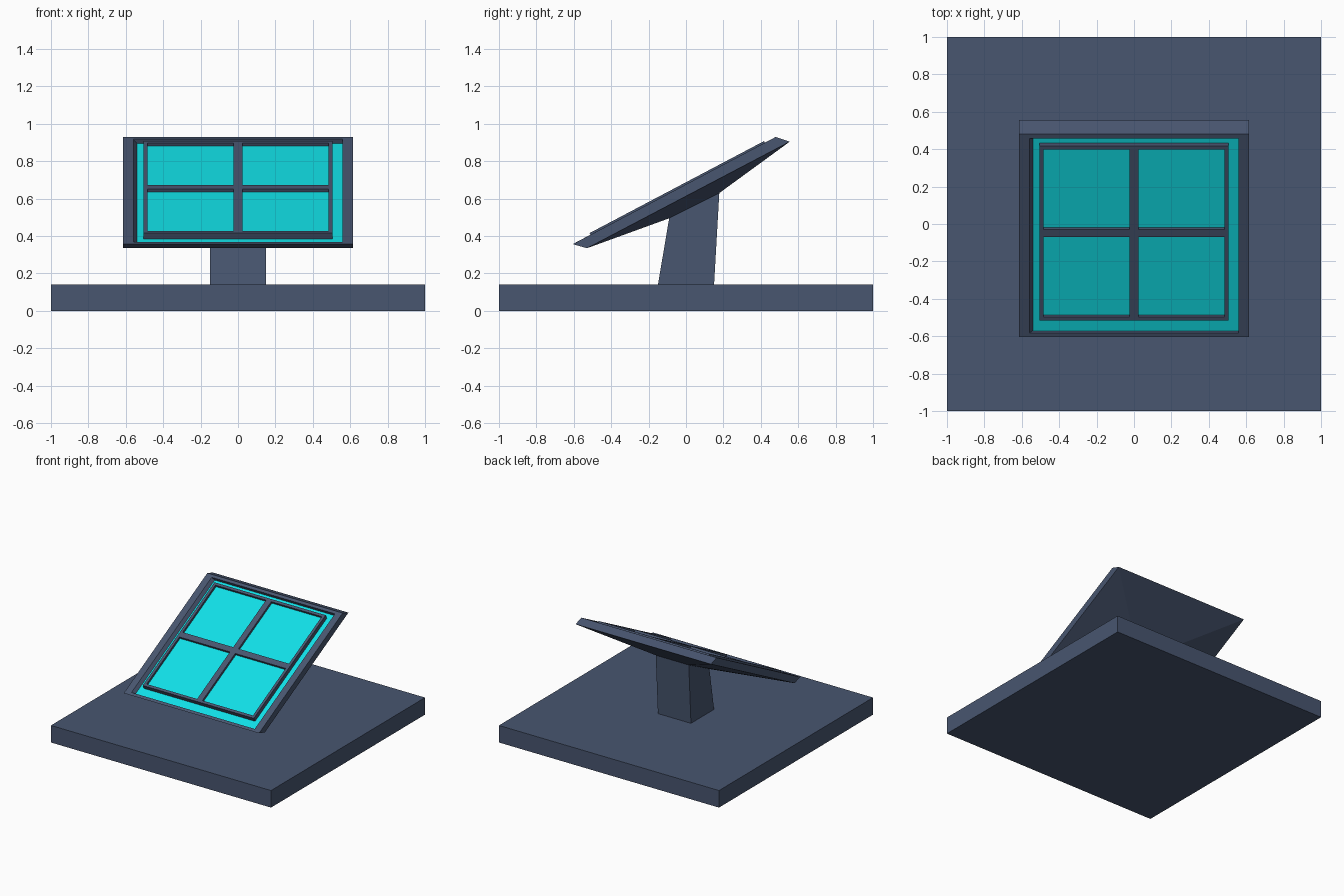
import bpy
import bmesh
from math import radians
from mathutils import Matrix, Vector

cube = bpy.data.objects.get("Cube")
if cube:
    bpy.data.objects.remove(cube, do_unlink=True)


def make_material(name, color):
    mat = bpy.data.materials.new(name)
    mat.use_nodes = True
    mat.diffuse_color = (*color, 1)
    mat.node_tree.nodes["Principled BSDF"].inputs["Base Color"].default_value = (*color, 1)
    return mat


slate = make_material("slate blue", (0.065, 0.092, 0.16))
cyan = make_material("bright cyan", (0.006, 0.80, 0.86))

# Local space of the tilted panel: x across, y up the slope, z along its normal
TILT = Matrix.Translation((0, -0.0625, 0.6435)) @ Matrix.Rotation(radians(27.8), 4, "X")


def finish(bm, name, mats):
    bmesh.ops.recalc_face_normals(bm, faces=bm.faces)
    mesh = bpy.data.meshes.new(name)
    bm.to_mesh(mesh)
    bm.free()
    for mat in mats:
        mesh.materials.append(mat)
    obj = bpy.data.objects.new(name, mesh)
    bpy.context.collection.objects.link(obj)
    return obj


def box(name, low, high, mat, matrix=Matrix()):
    low, high = Vector(low), Vector(high)
    bm = bmesh.new()
    bmesh.ops.create_cube(bm, size=1)
    for v in bm.verts:
        v.co = matrix @ ((low + high) / 2 + v.co * (high - low))
    return finish(bm, name, [mat])


def ring(half_x, front, back, shift=0, matrix=Matrix()):
    """Four corners from a half width and (y, z) at the front and back."""
    corners = [(-half_x, *front), (half_x, *front), (half_x, *back), (-half_x, *back)]
    return [matrix @ (Vector(c) + Vector((shift, 0, 0))) for c in corners]


# Base slab
box("base", (-1, -1, 0), (1, 1, 0.14), slate)

# Post flaring into the panel housing, ending in the recessed floor
rings = [
    ring(0.15, (-0.15, 0.14), (0.15, 0.14)),
    ring(0.15, (-0.09, 0.495), (0.178, 0.63)),
    ring(0.615, (-0.53, 0.335), (0.555, 0.905)),
    ring(0.615, (-0.605, 0.357), (0.48, 0.93)),
    ring(0.56, (-0.588, 0), (0.588, 0), 0, TILT),
    ring(0.56, (-0.588, -0.025), (0.588, -0.025), 0.02, TILT),
]
bm = bmesh.new()
loops = [[bm.verts.new(p) for p in r] for r in rings]
for a, b in zip(loops, loops[1:]):
    for i in range(4):
        j = (i + 1) % 4
        bm.faces.new((a[i], a[j], b[j], b[i]))
bm.faces.new(loops[0])
floor = bm.faces.new(loops[-1])
floor.material_index = 1
finish(bm, "post_and_housing", [slate, cyan])

# Window frame: two rails, two stiles and a cross
BOTTOM, TOP = -0.026, 0.01
X, MID, Y = 0.505, 0.02, 0.527
BAR, CROSS = 0.022, 0.024
for name, sign in (("left", 1), ("right", -1)):
    xs = sorted((sign * X, sign * (X - BAR)))
    box(name + "_stile", (xs[0], MID - Y, BOTTOM), (xs[1], MID + Y, TOP), slate, TILT)
for name, sign in (("upper", 1), ("lower", -1)):
    ys = sorted((MID + sign * Y, MID + sign * (Y - BAR)))
    box(name + "_rail", (BAR - X, ys[0], BOTTOM), (X - BAR, ys[1], TOP), slate, TILT)
    ys = sorted((MID + sign * CROSS, MID + sign * (Y - BAR)))
    box(name + "_mullion", (-CROSS, ys[0], BOTTOM), (CROSS, ys[1], TOP), slate, TILT)
    # Glowing panes set a little below the frame
    for side, s in (("left", 1), ("right", -1)):
        xs = sorted((s * CROSS, s * (X - BAR)))
        box(f"{name}_{side}_pane", (xs[0], ys[0], BOTTOM), (xs[1], ys[1], -0.008), cyan, TILT)
box("cross_bar", (BAR - X, MID - CROSS, BOTTOM), (X - BAR, MID + CROSS, TOP), slate, TILT)
